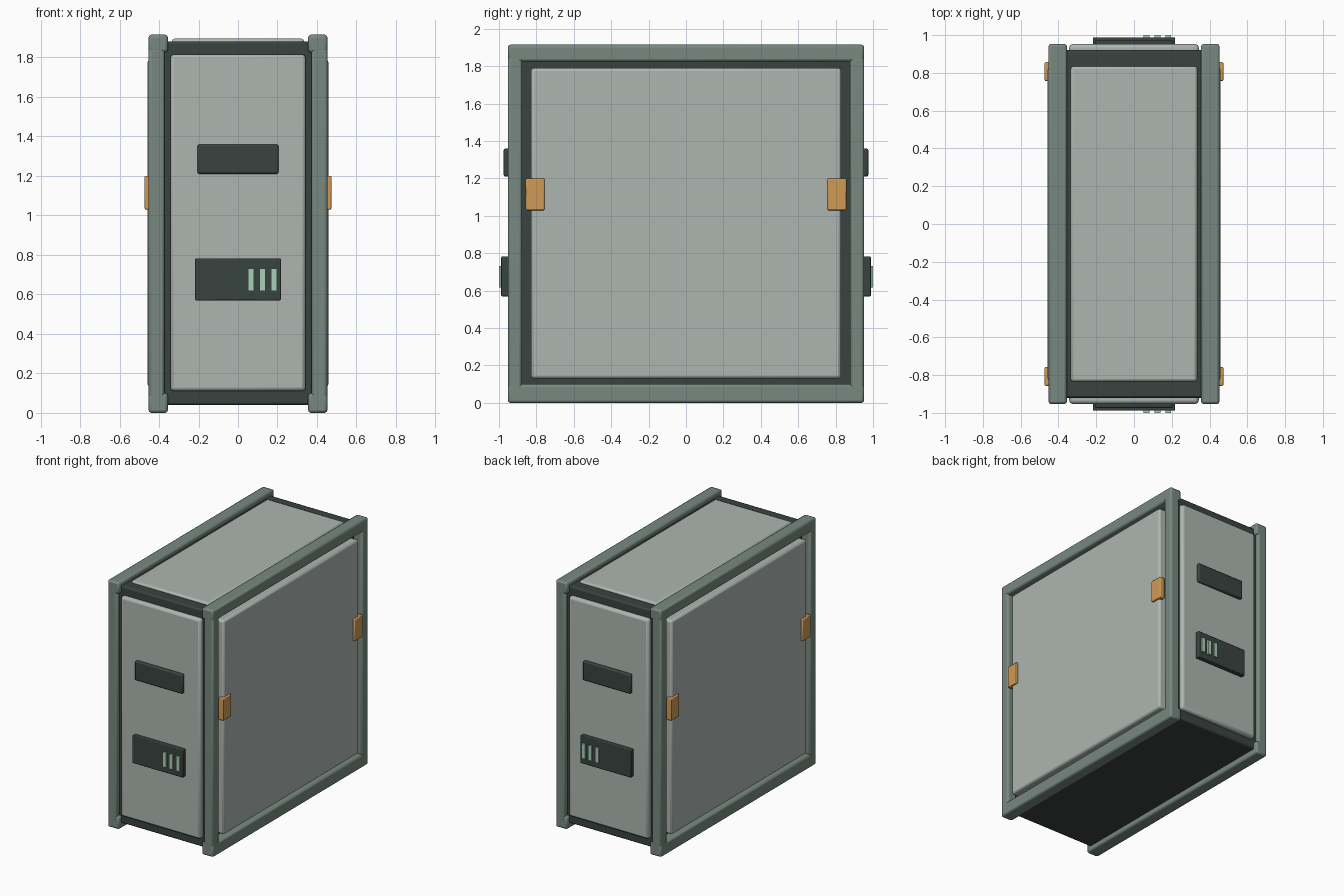
import bpy, bmesh

if "Cube" in bpy.data.objects:
    bpy.data.objects.remove(bpy.data.objects["Cube"])


def material(name, rgb):
    m = bpy.data.materials.new(name)
    m.diffuse_color = (*rgb, 1)
    m.use_nodes = True
    m.node_tree.nodes["Principled BSDF"].inputs["Base Color"].default_value = m.diffuse_color
    return m


FRAME = material("frame_green", (0.19, 0.25, 0.22))
PANEL = material("panel_grey", (0.42, 0.47, 0.44))
DARK = material("dark_green", (0.042, 0.056, 0.05))
AMBER = material("amber", (0.63, 0.33, 0.09))
MINT = material("mint", (0.39, 0.63, 0.49))


def box(name, x, y, z, mat, bevel=0.0, segments=2):
    """Bevelled box given as (min, max) spans on each axis."""
    spans = [sorted(s) for s in (x, y, z)]
    bm = bmesh.new()
    bmesh.ops.create_cube(bm, size=1)
    for v in bm.verts:
        v.co = [s[0] + (c + 0.5) * (s[1] - s[0]) for c, s in zip(v.co, spans)]
    mesh = bpy.data.meshes.new(name)
    bm.to_mesh(mesh)
    bm.free()
    mesh.materials.append(mat)
    ob = bpy.data.objects.new(name, mesh)
    bpy.context.collection.objects.link(ob)
    if bevel:
        mod = ob.modifiers.new("bevel", 'BEVEL')
        mod.width = bevel
        mod.segments = segments
    return ob


# Dark core and lid
box("body", (-0.38, 0.38), (-0.92, 0.92), (0.04, 1.88), DARK, 0.012)
box("top_panel", (-0.335, 0.335), (-0.835, 0.835), (1.85, 1.895), PANEL, 0.015)

for s, side in ((-1, "left"), (1, "right")):
    # Side frame: thicker rails above and below, slimmer posts between
    for end, z in (("bottom", (0, 0.1)), ("top", (1.825, 1.915))):
        box(f"{side}_{end}_rail", (s * 0.355, s * 0.453), (-0.953, 0.953), z, FRAME, 0.014)
    for e, end in ((-1, "front"), (1, "back")):
        box(f"{side}_{end}_post", (s * 0.372, s * 0.453), (e * 0.877, e * 0.953),
            (0.07, 1.85), FRAME, 0.014)
        # Amber latches
        box(f"{side}_{end}_latch", (s * 0.43, s * 0.473), (e * 0.757, e * 0.857),
            (1.03, 1.2), AMBER, 0.006)
    # Side panel
    box(f"{side}_panel", (s * 0.36, s * 0.458), (-0.83, 0.83), (0.13, 1.79), PANEL, 0.016)

for s, end in ((-1, "front"), (1, "back")):
    # End panel with grip and indicator plate
    box(f"{end}_panel", (-0.343, 0.343), (s * 0.88, s * 0.953), (0.11, 1.815), PANEL, 0.018)
    box(f"{end}_grip", (-0.205, 0.205), (s * 0.93, s * 0.975), (1.21, 1.36), DARK, 0.01)
    box(f"{end}_indicator_plate", (-0.217, 0.217), (s * 0.93, s * 0.988),
        (0.57, 0.783), DARK, 0.005)
    # Indicator strips
    for i in range(3):
        x = 0.066 + i * 0.058
        box(f"{end}_light_{i + 1}", (x - 0.015, x + 0.015), (s * 0.97, s * 1.0),
            (0.617, 0.732), MINT)

# Soft bevels, sharp faces
bpy.ops.object.select_all(action='SELECT')
bpy.context.view_layer.objects.active = bpy.context.selected_objects[0]
bpy.ops.object.shade_smooth_by_angle()
